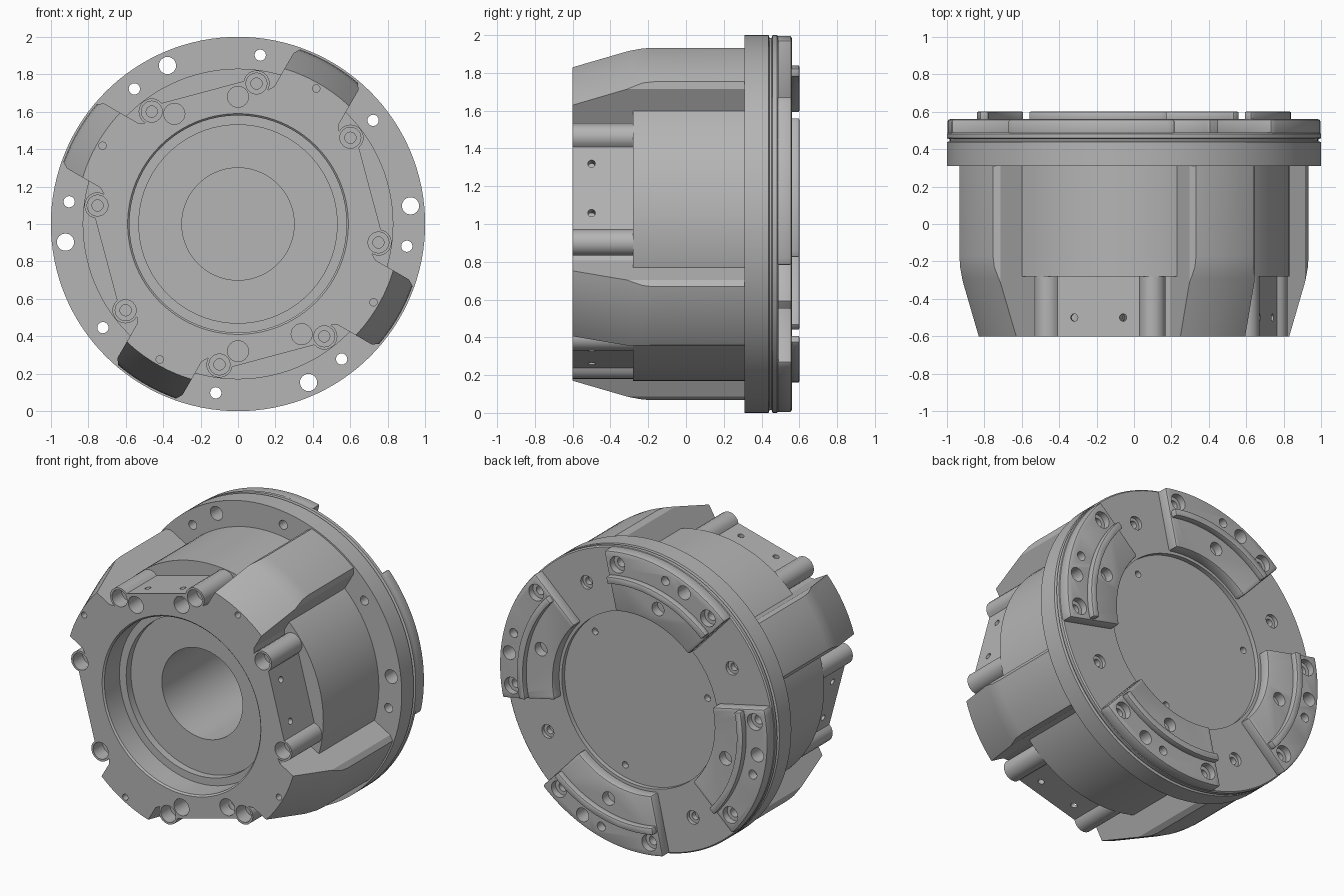
import bpy, bmesh
from math import sin, cos, pi, radians
from mathutils import Matrix

cube = bpy.data.objects.get("Cube")
if cube:
    bpy.data.objects.remove(cube)

metal = bpy.data.materials.new("machined_grey")
metal.use_nodes = True
grey = (0.46, 0.46, 0.46, 1)
metal.diffuse_color = grey
metal.node_tree.nodes["Principled BSDF"].inputs["Base Color"].default_value = grey

SECTORS = [15 + 90 * k for k in range(4)]   # recessed sides, with a pad behind each
LOBES = [60 + 90 * k for k in range(4)]     # ribs between them


def polar(r, deg):
    return r * cos(radians(deg)), r * sin(radians(deg))


def turn(a, w, deg):
    """Point a outward and w sideways, in a frame turned by deg."""
    c, s = polar(1, deg)
    return a * c - w * s, a * s + w * c


def along_y(x=0, z=0):
    return Matrix.Translation((x, 0, 1 + z)) @ Matrix.Rotation(-pi / 2, 4, 'X')


def lathe(bm, profile, matrix, n):
    """Closed solid of revolution; the profile starts and ends on the axis."""
    first, last = profile[0], profile[-1]
    rings = [[bm.verts.new(matrix @ Matrix.Rotation(2 * pi * i / n, 4, 'Z')
                           @ Matrix.Translation((r, 0, h)).translation)
              for i in range(n)] for r, h in profile[1:-1]]
    for a, b in zip(rings, rings[1:]):
        for i in range(n):
            j = (i + 1) % n
            bm.faces.new((a[i], a[j], b[j], b[i]))
    bm.faces.new(rings[0][::-1])
    bm.faces.new(rings[-1])


def prism(bm, outline, y0, y1):
    front = [bm.verts.new((x, y0, 1 + z)) for x, z in outline]
    back = [bm.verts.new((x, y1, 1 + z)) for x, z in outline]
    bm.faces.new(front)
    bm.faces.new(back[::-1])
    for i in range(len(front)):
        j = (i + 1) % len(front)
        bm.faces.new((front[i], back[i], back[j], front[j]))


def arc_band(r0, r1, mid, half, steps=24):
    angles = [mid - half + 2 * half * i / steps for i in range(steps + 1)]
    return [polar(r1, a) for a in angles] + [polar(r0, a) for a in reversed(angles)]


def finish(name, bm):
    bmesh.ops.recalc_face_normals(bm, faces=bm.faces)
    mesh = bpy.data.meshes.new(name)
    bm.to_mesh(mesh)
    bm.free()
    obj = bpy.data.objects.new(name, mesh)
    bpy.context.collection.objects.link(obj)
    mesh.materials.append(metal)
    return obj


def select(obj):
    bpy.ops.object.select_all(action='DESELECT')
    obj.select_set(True)
    bpy.context.view_layer.objects.active = obj


def boolean(obj, other, operation, keep=False):
    select(obj)
    mod = obj.modifiers.new("boolean", 'BOOLEAN')
    mod.operation, mod.object, mod.solver = operation, other, 'EXACT'
    bpy.ops.object.modifier_apply(modifier=mod.name)
    if not keep:
        bpy.data.objects.remove(other)


def bevel(obj, width):
    select(obj)
    mod = obj.modifiers.new("bevel", 'BEVEL')
    mod.width, mod.segments, mod.limit_method = width, 2, 'ANGLE'
    mod.angle_limit = radians(40)
    bpy.ops.object.modifier_apply(modifier=mod.name)


def smooth(obj):
    select(obj)
    bpy.ops.object.shade_smooth_by_angle(angle=radians(28))


def drills(name, profile, places, n=24):
    bm = bmesh.new()
    for r, deg in places:
        lathe(bm, profile, along_y(*polar(r, deg)), n)
    cutter = finish(name, bm)
    cutter.hide_render = True
    return cutter


def hole(radius, y0, y1):
    return [(0, y0), (radius, y0), (radius, y1), (0, y1)]


# Core drum and split flange with a shallow recess at the back
bm = bmesh.new()
lathe(bm, [(0, -.28), (.83, -.28), (.83, .31), (1, .31), (1, .437), (.985, .443),
           (.985, .453), (1, .459), (1, .482), (.992, .49), (.58, .49),
           (.58, .46), (0, .46)], along_y(), 128)
housing = finish("housing", bm)

# Four tapered lobes: a turned solid trimmed by a cross
bm = bmesh.new()
lathe(bm, [(0, -.6), (.866, -.6), (.968, -.29), (.985, -.23), (.99, -.17),
           (.99, .33), (0, .33)], along_y(), 128)
lobes = finish("lobes", bm)
bm = bmesh.new()
cross = []
for deg in LOBES:
    side = [(.2, -.2), (.94, -.2), (1.02, -.15), (1.02, .15), (.94, .2)]
    cross += [turn(a, w, deg) for a, w in side]
prism(bm, cross, -.8, .5)
boolean(lobes, finish("lobe_cross", bm), 'INTERSECT')

# Front block: flat sides with a round screw boss at each end
bm = bmesh.new()
outline = []
for deg in SECTORS:
    boss = [(.70 + .07 * cos(radians(t)), -.29 + .07 * sin(radians(t)))
            for t in range(-135, 66, 20)]
    outline.append(turn(.75, .19, deg - 45))
    outline += [turn(a, w, deg) for a, w in boss]
    outline += [turn(a, -w, deg) for a, w in reversed(boss)]
    outline.append(turn(.75, -.19, deg + 45))
prism(bm, outline, -.6, -.2)
front_block = finish("front_block", bm)

boolean(housing, lobes, 'UNION')
boolean(housing, front_block, 'UNION')

# Stepped bore
bm = bmesh.new()
lathe(bm, [(0, -.7), (.60, -.7), (.60, -.61), (.58, -.59), (.58, -.43), (.53, -.43),
           (.53, -.38), (.3, -.38), (.3, .38), (0, .38)], along_y(), 96)
boolean(housing, finish("bore_cutter", bm), 'DIFFERENCE')

# Front screw holes, dowel holes and cable holes
both = [d + s * 22.5 for d in SECTORS for s in (-1, 1)]
front_cuts = [
    ([(0, -.7), (.056, -.7), (.056, -.5), (.03, -.5), (.03, -.46), (0, -.46)],
     [(.757, d) for d in both]),
    (hole(.02, -.7, -.5), [(.836, d) for d in LOBES]),
    (hole(.056, -.7, -.4), [(.68, d + s * 15) for d in (105, 285) for s in (-1, 1)]),
    # Back: screws between the pads, and three small holes in the centre disc
    ([(0, .43), (.025, .43), (.025, .465), (.045, .465), (.045, .6), (0, .6)],
     [(.79, d) for d in LOBES]),
    (hole(.022, .42, .6), [(.5, d) for d in (45, 165, 285)]),
]
for profile, places in front_cuts:
    boolean(housing, drills("drill", profile, places), 'DIFFERENCE')

# Tapped holes in the flat sides
bm = bmesh.new()
for deg in SECTORS:
    for w in (-.135, .135):
        x, z = turn(.73, w, deg)
        tilt = Matrix.Rotation(-radians(deg), 4, 'Y') @ Matrix.Rotation(pi / 2, 4, 'Y')
        lathe(bm, hole(.02, -.07, .1),
              Matrix.Translation((x, -.5, 1 + z)) @ tilt, 16)
boolean(housing, finish("side_drill", bm), 'DIFFERENCE')

# Rear pads
bm = bmesh.new()
for deg in SECTORS:
    prism(bm, arc_band(.6, .996, deg, 27.7), .47, .56)
pads = finish("rear_pads", bm)
bevel(pads, .012)

# Flange holes, which continue through the pads
counterbored = [(0, .2), (.03, .2), (.03, .515), (.055, .515), (.055, .7), (0, .7)]
big = [15 - 9, 105 + 9, 195 - 9, 285 + 9]
for profile, places in [(counterbored, [(.91, d) for d in both]),
                        (hole(.046, .2, .7), [(.927, d) for d in big])]:
    cutter = drills("flange_drill", profile, places)
    boolean(housing, cutter, 'DIFFERENCE', keep=True)
    boolean(pads, cutter, 'DIFFERENCE')
for profile, places in [(hole(.03, .5, .7), [(.92, d) for d in SECTORS]),
                        (hole(.045, .5, .7), [(.71, d) for d in SECTORS])]:
    boolean(pads, drills("pad_drill", profile, places), 'DIFFERENCE')

# Raised curved ribs on the pads
bm = bmesh.new()
for deg in SECTORS:
    prism(bm, arc_band(.795, .84, deg, 27), .55, .6)
ribs = finish("pad_ribs", bm)
bevel(ribs, .006)

for obj in (housing, pads, ribs):
    smooth(obj)
